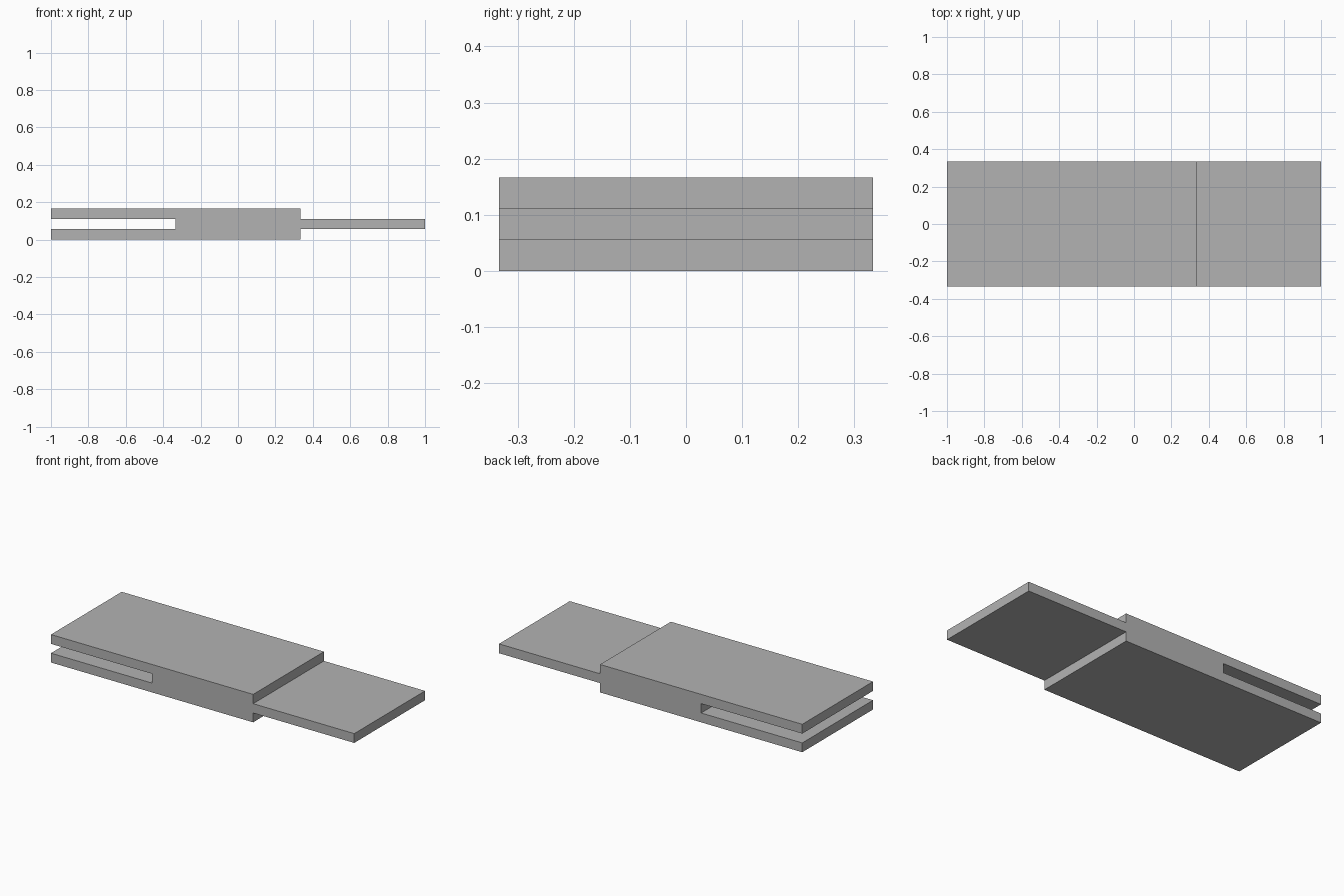
import bpy
import bmesh
from mathutils import Vector

cube = bpy.data.objects.get("Cube")
if cube:
    bpy.data.objects.remove(cube, do_unlink=True)

GREY = (0.45, 0.45, 0.45, 1.0)
THIRD = 1 / 3          # block half-width and shoulder position
LAYER = 1 / 18         # thickness of each cheek and of the tongue

mat = bpy.data.materials.new("plain_grey")
mat.use_nodes = True
mat.diffuse_color = GREY
mat.node_tree.nodes["Principled BSDF"].inputs["Base Color"].default_value = GREY

# Side profile: slot on the right end, tongue on the left end
low, high, top = LAYER, 2 * LAYER, 3 * LAYER
profile = [
    (-1, 0), (THIRD, 0), (THIRD, low), (1, low),
    (1, high), (THIRD, high), (THIRD, top), (-1, top),
    (-1, high), (-THIRD, high), (-THIRD, low), (-1, low),
]

# Extrude the profile through the depth of the block
bm = bmesh.new()
face = bm.faces.new([bm.verts.new((x, -THIRD, z)) for x, z in profile])
result = bmesh.ops.extrude_face_region(bm, geom=[face], use_keep_orig=True)
moved = [g for g in result["geom"] if isinstance(g, bmesh.types.BMVert)]
bmesh.ops.translate(bm, verts=moved, vec=Vector((0, 2 * THIRD, 0)))
bmesh.ops.recalc_face_normals(bm, faces=bm.faces)

mesh = bpy.data.meshes.new("tongue_and_groove_block")
bm.to_mesh(mesh)
bm.free()
mesh.materials.append(mat)
block = bpy.data.objects.new("tongue_and_groove_block", mesh)
bpy.context.collection.objects.link(block)
